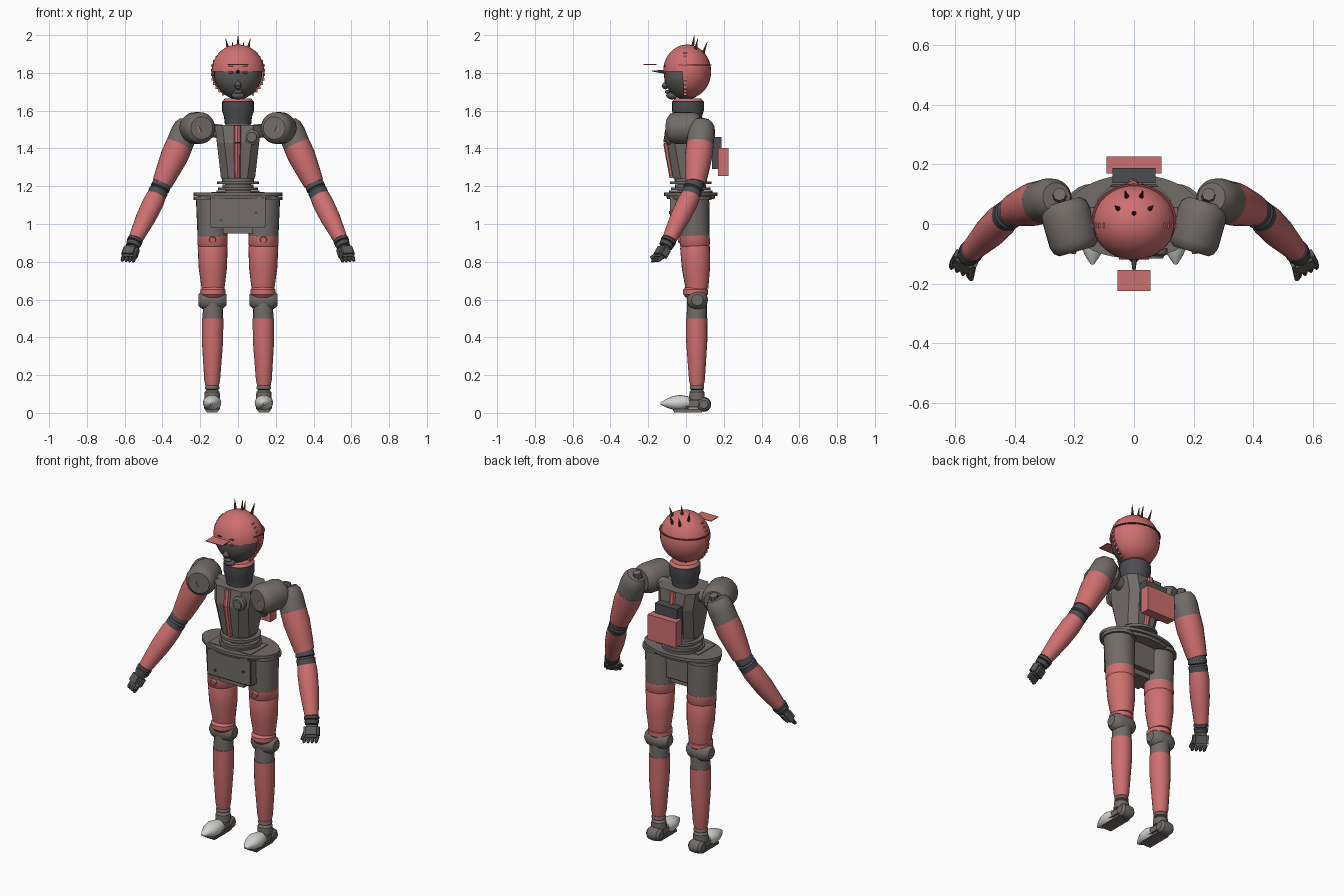
import bpy, bmesh, math
from mathutils import Vector, Matrix

cube = bpy.data.objects.get("Cube")
if cube:
    bpy.data.objects.remove(cube, do_unlink=True)


def material(name, r, g, b):
    m = bpy.data.materials.new(name)
    m.use_nodes = True
    m.diffuse_color = (r, g, b, 1)
    m.node_tree.nodes["Principled BSDF"].inputs["Base Color"].default_value = (r, g, b, 1)
    return m


RED = material("coral_red", 0.62, 0.16, 0.16)
GREY = material("warm_grey", 0.17, 0.15, 0.14)
SLATE = material("dark_slate", 0.075, 0.075, 0.085)
FACE = material("face_grey", 0.11, 0.105, 0.1)
DARKRED = material("dark_red", 0.2, 0.04, 0.04)
WHITE = material("toe_white", 0.65, 0.65, 0.63)


def finish(name, bm, *mats, smooth=True):
    bmesh.ops.recalc_face_normals(bm, faces=bm.faces)
    me = bpy.data.meshes.new(name)
    bm.to_mesh(me)
    bm.free()
    ob = bpy.data.objects.new(name, me)
    bpy.context.collection.objects.link(ob)
    for m in mats:
        me.materials.append(m)
    if smooth:
        bpy.ops.object.select_all(action='DESELECT')
        ob.select_set(True)
        bpy.context.view_layer.objects.active = ob
        bpy.ops.object.shade_smooth_by_angle(angle=math.radians(35))
    return ob


def lathe(name, a, b, profile, mat, n=24, squash=1):
    """Turned part along a-b; profile holds (fraction along, radius)."""
    a, b = Vector(a), Vector(b)
    rot = (b - a).to_track_quat('Z', 'Y')
    bm, rings = bmesh.new(), []
    for t, r in profile:
        c = a.lerp(b, t)
        rings.append([bm.verts.new(c + rot @ Vector((r * math.cos(k * math.tau / n),
                      r * squash * math.sin(k * math.tau / n), 0))) for k in range(n)])
    for p, q in zip(rings, rings[1:]):
        for k in range(n):
            bm.faces.new((p[k], p[(k + 1) % n], q[(k + 1) % n], q[k]))
    bm.faces.new(rings[0])
    bm.faces.new(rings[-1])
    return finish(name, bm, mat)


def rod(name, a, b, r0, r1, mat, n=24):
    return lathe(name, a, b, [(0, r0), (1, r1)], mat, n)


def box(name, centre, size, mat, rot=None, bevel=0):
    bm = bmesh.new()
    bmesh.ops.create_cube(bm, size=1)
    bmesh.ops.scale(bm, vec=size, verts=bm.verts)
    if bevel:
        bmesh.ops.bevel(bm, geom=bm.edges[:], offset=bevel, segments=2, affect='EDGES')
    if rot:
        bmesh.ops.rotate(bm, matrix=rot, verts=bm.verts)
    bmesh.ops.translate(bm, vec=centre, verts=bm.verts)
    return finish(name, bm, mat, smooth=bool(bevel))


def ball_mesh(centre, size, u=32, v=24):
    bm = bmesh.new()
    bmesh.ops.create_uvsphere(bm, u_segments=u, v_segments=v, radius=1)
    bmesh.ops.scale(bm, vec=size, verts=bm.verts)
    bmesh.ops.translate(bm, vec=centre, verts=bm.verts)
    return bm


def ball(name, centre, size, mat):
    return finish(name, ball_mesh(centre, size, 24, 14), mat)


# Head: face narrowing to the chin, under a helmet open at the front
bm = ball_mesh((0, 0, 1.795), (0.127, 0.117, 0.137))
for v in bm.verts:
    if v.co.z < 1.76:
        v.co.x *= 1 - (1.76 - v.co.z) * 1.3
finish("face", bm, FACE)
bm = ball_mesh((0, 0.006, 1.807), (0.14, 0.127, 0.143))
bmesh.ops.delete(bm, geom=[f for f in bm.faces if f.calc_center_median().y < -0.015
                 and f.calc_center_median().z < 1.805], context='FACES')
finish("helmet", bm, RED)
lathe("nose", (0, -0.1, 1.76), (0, -0.115, 1.715), [(0, 0.008), (0.7, 0.02), (1, 0.008)], FACE, 12)
ball("lips", (0, -0.098, 1.7), (0.026, 0.014, 0.01), FACE)
ball("chin", (0, -0.075, 1.68), (0.035, 0.03, 0.02), FACE)
rod("brow_spike", (0, -0.105, 1.805), (0, -0.18, 1.81), 0.012, 0.002, FACE, 8)
box("visor", (0, -0.19, 1.845), (0.11, 0.07, 0.004), RED)
lathe("helmet_band", (0, 0.015, 1.839), (0, 0.015, 1.845), [(0, 0.142), (1, 0.142)], DARKRED, 32, 0.85)

# Head spikes leaning away from the crown
for i, (x, y) in enumerate([(0, .035), (-.024, .09), (.024, .09), (-.052, .05), (.052, .05)]):
    z = 1.807 + 0.143 * math.sqrt(1 - (x / .14) ** 2 - ((y - .006) / .127) ** 2)
    rod(f"head_spike_{i}", (x, y, z - .008), (x * 1.25, y * 1.25, z + .052), 0.009, 0.001, DARKRED, 10)

for s, side in ((-1, "right"), (1, "left")):
    ball(f"{side}_eye", (s * .038, -.112, 1.803), (.013, .008, .009), DARKRED)
    box(f"{side}_eyebrow", (s * .038, -.113, 1.835), (.026, .012, .006), DARKRED)
    # Stitched rim along the helmet opening
    for k in range(11):
        a = math.radians(-55 + k * 10)
        box(f"{side}_rim_stud_{k}", (s * .138 * math.cos(a), -.005, 1.802 + .14 * math.sin(a)),
            (.012, .018, .012), RED)

# Neck
lathe("neck", (0, 0.01, 1.53), (0, 0.01, 1.655),
      [(0, .07), (.3, .074), (.55, .084), (.95, .084), (1, .075)], SLATE)
rod("neck_collar_top", (0, .01, 1.648), (0, .01, 1.664), .083, .07, RED)
rod("neck_base", (0, .01, 1.46), (0, .01, 1.535), .062, .066, GREY)

# Torso: tapered shell with chamfered corners
bm, rings = bmesh.new(), []
for z, w, f, b in ((1.24, .09, -.068, .095), (1.43, .112, -.1, .135), (1.525, .122, -.085, .125)):
    c = .04
    pts = [(-w + c, f), (w - c, f), (w, f + c), (w, b - c), (w - c, b), (-w + c, b), (-w, b - c), (-w, f + c)]
    rings.append([bm.verts.new((x, y, z)) for x, y in pts])
for p, q in zip(rings, rings[1:]):
    for k in range(8):
        bm.faces.new((p[k], p[(k + 1) % 8], q[(k + 1) % 8], q[k]))
bm.faces.new(rings[0])
bm.faces.new(rings[-1])
finish("torso", bm, GREY, smooth=False)
for name, y0, y1, y2 in (("chest", -.071, -.103, -.088), ("spine", .098, .138, .128)):
    rod(f"{name}_strip_low", (-.003, y0, 1.245), (-.003, y1, 1.43), .016, .018, RED, 8)
    rod(f"{name}_strip_high", (-.003, y1, 1.43), (-.003, y2, 1.52), .018, .018, RED, 8)
lathe("chest_dial", (.072, -.08, 1.46), (.072, -.115, 1.46), [(0, .04), (.6, .04), (.8, .028), (1, .026)], GREY)
box("back_pack_upper", (0, .163, 1.375), (.145, .05, .17), SLATE)
box("back_pack_lower", (0, .198, 1.328), (.185, .056, .148), RED)

# Waist bellows and hip plate
for i, (z, r) in enumerate([(1.235, .085), (1.22, .11), (1.203, .082), (1.188, .105), (1.172, .115)]):
    rod(f"waist_ring_{i}", (0, .025, z - .009), (0, .025, z + .006), r, r, GREY, 32)
rod("waist_core", (0, .025, 1.14), (0, .025, 1.25), .07, .07, GREY)
lathe("hip_plate", (0, .025, 1.132), (0, .025, 1.166),
      [(0, .21), (.45, .215), (.5, .235), (1, .235)], GREY, 40, 0.6)

# Pelvis box with hanging block
box("pelvis", (0, .0, 1.075), (.29, .17, .19), GREY, bevel=.006)
box("pelvis_block", (0, .0, .97), (.16, .12, .04), GREY)
for i, (x, z) in enumerate([(-.13, 1.14), (.13, 1.14), (.095, 1.06), (-.09, 1.02)]):
    rod(f"pelvis_bolt_{i}", (x, -.08, z), (x, -.091, z), .008, .008, SLATE, 10)

for s, side in ((-1, "right"), (1, "left")):
    def P(x, y, z):
        return Vector((s * x, y, z))

    # Leg
    rod(f"{side}_hip_disc", P(.14, .04, 1.128), P(.14, .04, 1.146), .095, .095, GREY)
    rod(f"{side}_hip", P(.14, .04, 1.14), P(.135, .045, .93), .083, .079, GREY)
    lathe(f"{side}_thigh", P(.135, .045, .938), P(.132, .058, .655),
          [(0, .08), (.17, .08), (.19, .076), (.22, .079), (.6, .075), (1, .06)], RED)
    rod(f"{side}_thigh_lug", P(.135, -.015, .92), P(.135, -.043, .915), .022, .016, RED, 12)
    lathe(f"{side}_kneecap", P(.132, .05, .67), P(.132, .05, .61),
          [(0, .05), (.3, .066), (.7, .066), (1, .05)], RED)
    lathe(f"{side}_knee", P(.062, .06, .598), P(.21, .06, .598),
          [(0, .03), (.12, .046), (.3, .056), (.7, .056), (.88, .046), (1, .03)], GREY)
    rod(f"{side}_knee_neck", P(.132, .06, .68), P(.134, .056, .49), .05, .054, GREY)
    lathe(f"{side}_shin", P(.134, .056, .5), P(.137, .058, .145),
          [(0, .057), (.35, .056), (.92, .042), (1, .036)], RED)
    lathe(f"{side}_ankle", P(.137, .058, .15), P(.137, .058, .07),
          [(0, .03), (.15, .038), (.3, .038), (.35, .03), (.5, .04), (1, .042)], GREY)
    lathe(f"{side}_heel", P(.095, .094, .045), P(.179, .094, .045),
          [(0, .022), (.15, .035), (.5, .039), (.85, .035), (1, .022)], GREY)
    box(f"{side}_instep", P(.137, .035, .05), (.07, .11, .055), GREY, bevel=.012)
    lathe(f"{side}_toe", P(.136, .015, .055), P(.14, -.135, .05),
          [(0, .038), (.3, .049), (.55, .043), (.8, .026), (1, .006)], WHITE, 16, .85)
    box(f"{side}_sole", P(.137, .01, .012), (.07, .16, .018), GREY, bevel=.006)

    # Shoulder drum and arm cap
    lathe(f"{side}_shoulder", P(.24, .075, 1.508), P(.192, -.092, 1.508),
          [(0, .06), (.1, .078), (.25, .084), (.8, .084), (.93, .076), (1, .06)], GREY, 28)
    box(f"{side}_shoulder_badge", P(.225, -.083, 1.493), (.06, .02, .03), RED,
        Matrix.Rotation(s * .4, 3, 'Y') @ Matrix.Rotation(s * .28, 3, 'Z'))
    rod(f"{side}_shoulder_axle", P(.08, .02, 1.49), P(.2, .02, 1.5), .035, .04, GREY)
    shoulder, elbow = P(.272, .085, 1.505), P(.412, .045, 1.19)
    wrist, knuckle = P(.55, -.095, .905), P(.578, -.14, .825)
    lathe(f"{side}_arm_cap", shoulder + P(-.012, .004, .035), shoulder.lerp(elbow, .35),
          [(0, .05), (.15, .066), (.4, .072), (1, .071)], GREY)
    rod(f"{side}_cap_bolt", P(.25, .085, 1.5), P(.25, .1, 1.56), .028, .022, GREY, 8)
    lathe(f"{side}_upper_arm", shoulder.lerp(elbow, .27), shoulder.lerp(elbow, .92),
          [(0, .072), (.3, .073), (.8, .06), (1, .054)], RED)

    # Elbow, forearm and wrist
    lathe(f"{side}_elbow", shoulder.lerp(elbow, .88), elbow.lerp(wrist, .17),
          [(0, .046), (.2, .05), (.45, .052), (.5, .045), (.6, .052), (1, .05)], SLATE)
    lathe(f"{side}_forearm", elbow.lerp(wrist, .13), elbow.lerp(wrist, .95),
          [(0, .05), (.15, .055), (.5, .053), (1, .038)], RED)
    lathe(f"{side}_wrist", elbow.lerp(wrist, .93), wrist.lerp(knuckle, .3),
          [(0, .032), (.2, .041), (.45, .041), (.5, .032), (.6, .04), (1, .036)], SLATE)

    # Hand with curled fingers and thumb
    turn = (knuckle - wrist).to_track_quat('Z', 'Y').to_matrix()
    along = (knuckle - wrist).normalized()
    across = Vector((s * .85, .45, .05)).normalized()
    front = along.cross(across).normalized() * s
    basis = Matrix((across, front, along)).transposed()
    palm = wrist.lerp(knuckle, .68)
    box(f"{side}_palm", palm, (.085, .055, .07), FACE, basis, .012)
    for k in range(4):
        root = palm + along * .028 + across * (k - 1.5) * .022
        tip = root + along * .025 + Vector((0, -.016, -.006))
        lathe(f"{side}_finger_{k}", root, tip, [(0, .011), (.75, .01), (1, .004)], FACE, 8)
    rod(f"{side}_thumb", palm - across * .03, palm - across * .025 + Vector((0, -.05, -.03)), .014, .008, FACE, 8)
